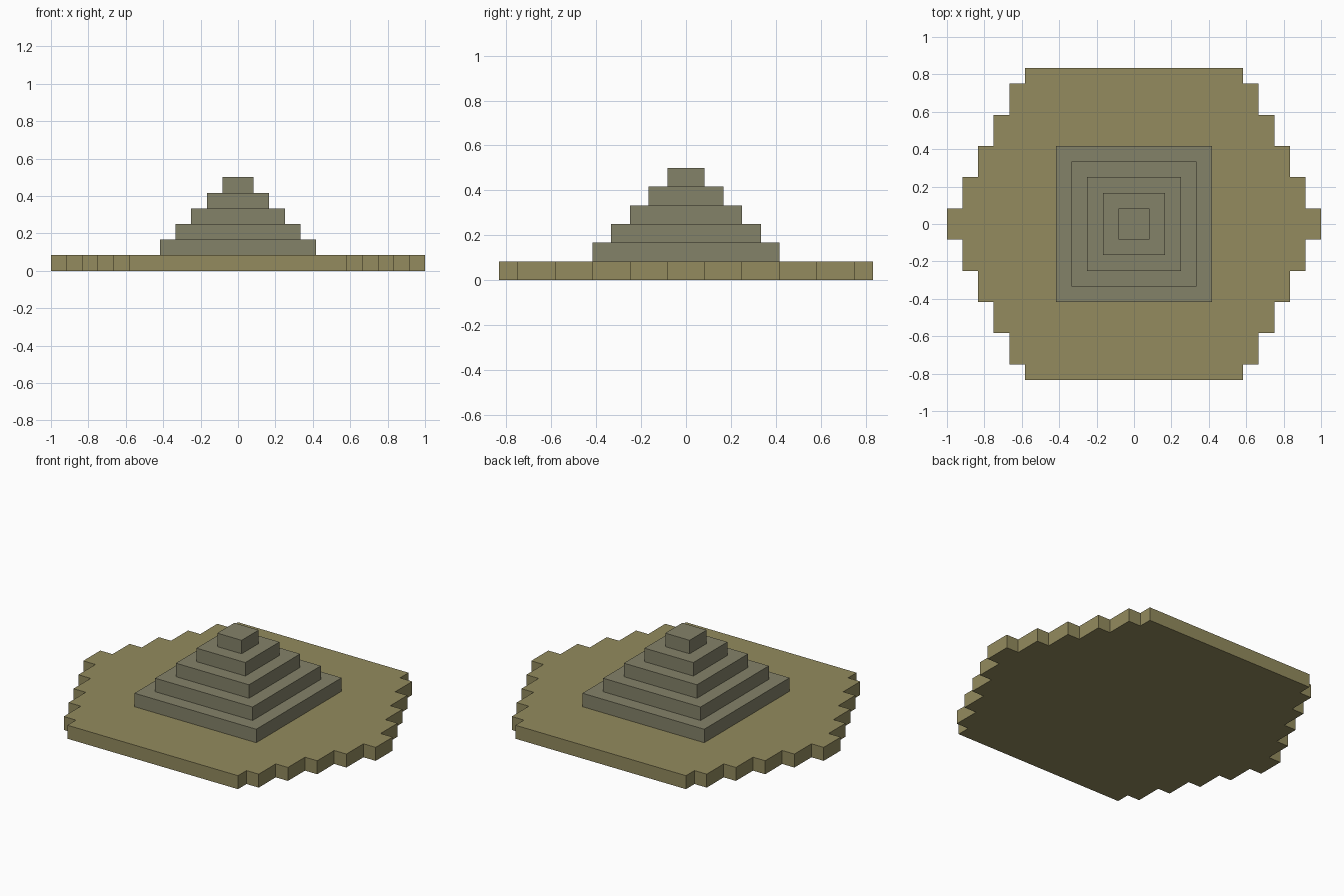
import bpy, bmesh

if "Cube" in bpy.data.objects:
    bpy.data.objects.remove(bpy.data.objects["Cube"])

U = 1 / 12  # one block


def material(name, rgb):
    m = bpy.data.materials.new(name)
    m.diffuse_color = (*rgb, 1)
    m.use_nodes = True
    m.node_tree.nodes["Principled BSDF"].inputs["Base Color"].default_value = m.diffuse_color
    return m


def finish(bm, name, mat):
    bmesh.ops.recalc_face_normals(bm, faces=bm.faces[:])
    me = bpy.data.meshes.new(name)
    bm.to_mesh(me)
    bm.free()
    me.materials.append(mat)
    ob = bpy.data.objects.new(name, me)
    bpy.context.collection.objects.link(ob)
    return ob


sand = material("sandy_olive", (0.292, 0.258, 0.112))
stone = material("grey_stone", (0.231, 0.223, 0.141))

# Stepped hexagonal ground tile: one quarter outline mirrored, then extruded
quarter = []
y = 0
for half_width, top in zip(range(12, 6, -1), (1, 3, 5, 7, 9, 10)):
    if y:
        quarter.append((half_width, y))
    quarter.append((half_width, top))
    y = top
right = [(x, -y) for x, y in reversed(quarter)] + quarter
outline = right + [(-x, -y) for x, y in right]

bm = bmesh.new()
face = bm.faces.new([bm.verts.new((x * U, y * U, 0)) for x, y in outline])
ext = bmesh.ops.extrude_face_region(bm, geom=[face], use_keep_orig=True)
bmesh.ops.translate(bm, vec=(0, 0, U),
                    verts=[g for g in ext["geom"] if isinstance(g, bmesh.types.BMVert)])
finish(bm, "ground_tile", sand)

# Five-tier pyramid: square rings climbing in steps, closed at the top
bm = bmesh.new()
previous = None
for tier in range(5):
    h = (5 - tier) * U
    for z in ((tier + 1) * U, (tier + 2) * U):
        ring = [bm.verts.new((sx * h, sy * h, z))
                for sx, sy in ((-1, -1), (1, -1), (1, 1), (-1, 1))]
        if previous:
            for i in range(4):
                j = (i + 1) % 4
                bm.faces.new((previous[i], previous[j], ring[j], ring[i]))
        previous = ring
bm.faces.new(previous)
finish(bm, "stepped_pyramid", stone)
